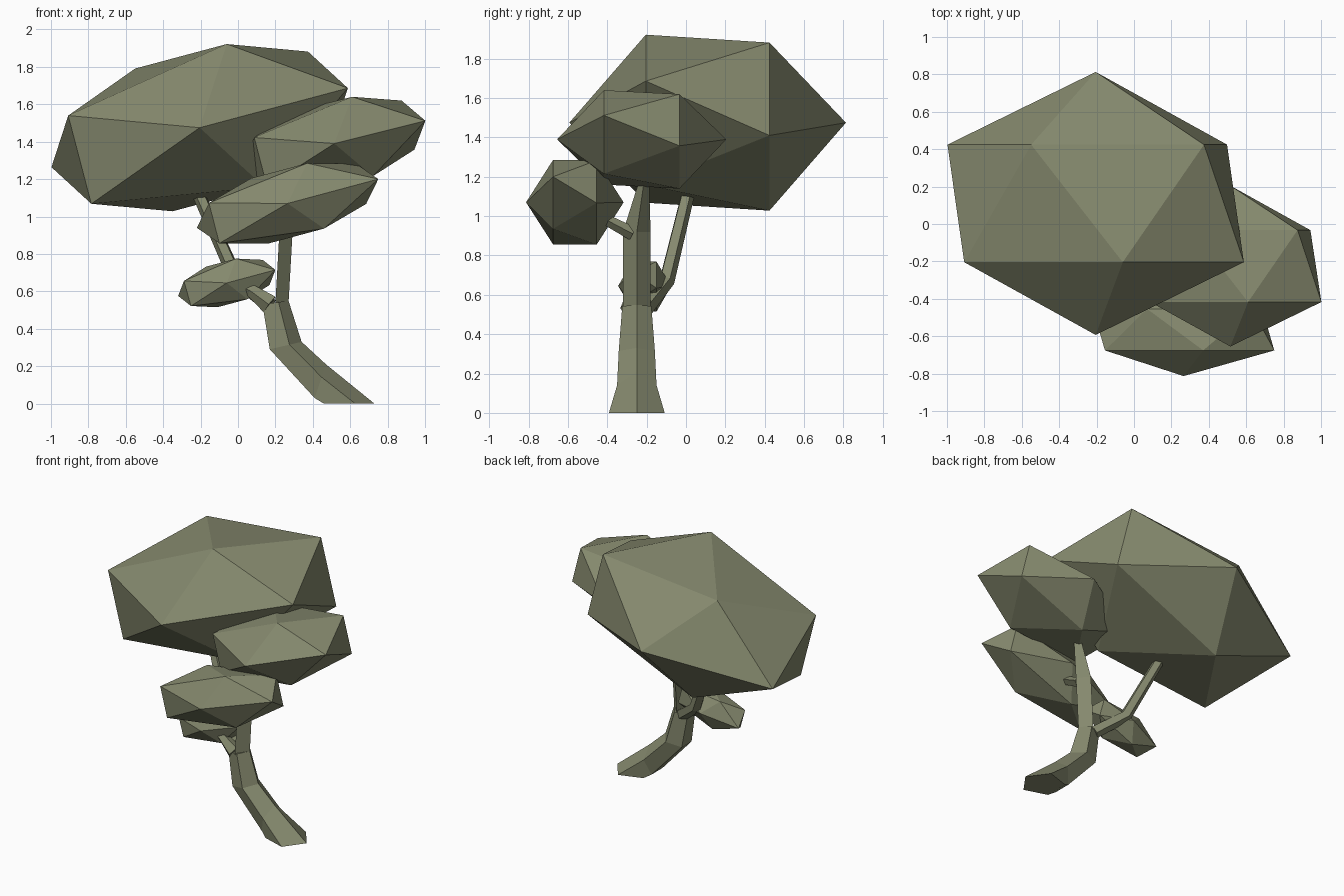
import bpy, bmesh
from math import sin, cos, pi, hypot
from mathutils import Vector

cube = bpy.data.objects.get("Cube")
if cube:
    bpy.data.objects.remove(cube)

olive = bpy.data.materials.new("olive green")
olive.use_nodes = True
colour = (0.235, 0.25, 0.155, 1)
olive.diffuse_color = colour
olive.node_tree.nodes["Principled BSDF"].inputs["Base Color"].default_value = colour


def finish(name, bm):
    bmesh.ops.recalc_face_normals(bm, faces=bm.faces)
    mesh = bpy.data.meshes.new(name)
    bm.to_mesh(mesh)
    bm.free()
    mesh.materials.append(olive)
    obj = bpy.data.objects.new(name, mesh)
    bpy.context.collection.objects.link(obj)


def foliage(name, centre, depth, up, side):
    """Slanted icosahedron: poles along y, rings spanned by two (x, z) vectors."""
    c, bm = Vector(centre), bmesh.new()
    offsets = [Vector((0, -depth, 0))]
    for k in range(5):
        a = k * 2 * pi / 5
        offsets.append(Vector((up[0] * cos(a) + side[0] * sin(a), -0.447 * depth,
                               up[1] * cos(a) + side[1] * sin(a))))
    for o in offsets:
        bm.verts.new(c + o)
        bm.verts.new(c - o)
    bmesh.ops.convex_hull(bm, input=bm.verts)
    finish(name, bm)


def loft(name, rings, sides):
    """Skin polygon rings given as (centre, first axis, second axis)."""
    bm, loops = bmesh.new(), []
    for c, u, v in rings:
        loops.append([bm.verts.new(Vector(c) + Vector(u) * cos(2 * pi * k / sides)
                                   + Vector(v) * sin(2 * pi * k / sides))
                      for k in range(sides)])
    for low, high in zip(loops, loops[1:]):
        for k in range(sides):
            n = (k + 1) % sides
            bm.faces.new((low[k], low[n], high[n], high[k]))
    bm.faces.new(loops[0])
    bm.faces.new(loops[-1])
    finish(name, bm)


def branch(name, points, radii, sides=5):
    pts, rings = [Vector(p) for p in points], []
    for i, (p, r) in enumerate(zip(pts, radii)):
        d = pts[min(i + 1, len(pts) - 1)] - pts[max(i - 1, 0)]
        q = d.to_track_quat("Z", "Y")
        rings.append((p, q @ Vector((r, 0, 0)), q @ Vector((0, r, 0))))
    loft(name, rings, sides)


# Foliage clumps
foliage("main_canopy", (-0.205, 0.11, 1.475), 0.703, (0.145, 0.447), (0.786, 0.077))
foliage("left_canopy", (0.515, -0.225, 1.39), 0.43, (0.095, 0.25), (0.481, 0.047))
foliage("front_canopy", (0.265, -0.565, 1.07), 0.248, (0.105, 0.215), (0.476, 0.067))
foliage("small_canopy", (-0.06, -0.21, 0.645), 0.135, (0.05, 0.13), (0.257, 0.031))

# Five-sided bent trunk: x, z, then the tilted axis in x and z
trunk = [(0.58, 0, 0.149, 0), (0.437, 0.11, 0.033, 0.1),
         (0.246, 0.308, 0.094, 0.022), (0.193, 0.539, 0.077, 0.011)]
loft("trunk", [((x, -0.25, z), (ux, 0, uz), (0, hypot(ux, uz), 0))
               for x, z, ux, uz in trunk], 5)

# Three-sided upright stem above the fork
loft("upper_stem", [((0.223, -0.25, 0.53), (0.047, 0, 0.005), (0, 0.081, 0)),
                    ((0.245, -0.25, 0.92), (0.047, 0, 0), (0, 0.081, 0)),
                    ((0.32, -0.21, 1.2), (0.025, 0, 0), (0, 0.025, 0))], 3)

# Branches carrying the clumps
branch("front_branch", [(0.25, -0.27, 0.91), (0.25, -0.46, 1.01)], [0.035, 0.025], 4)
branch("small_branch", [(0.17, -0.28, 0.53), (0.07, -0.27, 0.605), (-0.02, -0.24, 0.64)],
       [0.055, 0.035, 0.025])
branch("back_limb", [(0.17, -0.21, 0.53), (-0.01, -0.1, 0.67), (-0.21, 0.01, 1.12)],
       [0.045, 0.042, 0.036])
